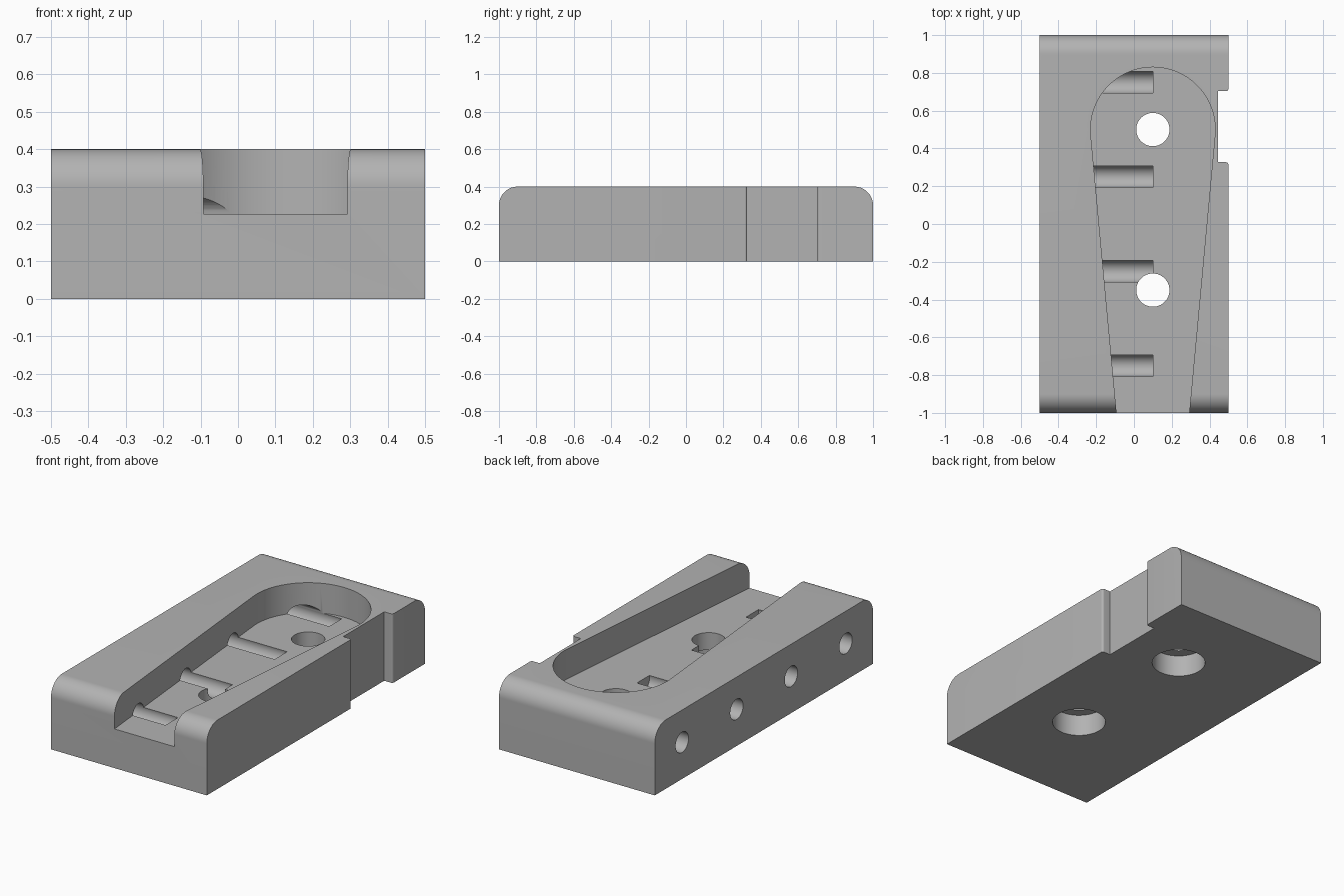
import bpy, bmesh, math
from mathutils import Vector

if "Cube" in bpy.data.objects:
    bpy.data.objects.remove(bpy.data.objects["Cube"])

grey = bpy.data.materials.new("plain grey")
grey.diffuse_color = (0.45, 0.45, 0.45, 1)
grey.use_nodes = True
grey.node_tree.nodes["Principled BSDF"].inputs["Base Color"].default_value = grey.diffuse_color


def arc(cx, cy, r, a0, a1, n):
    """Points on an arc, angles in degrees."""
    return [(cx + r * math.cos(math.radians(a0 + (a1 - a0) * i / n)),
             cy + r * math.sin(math.radians(a0 + (a1 - a0) * i / n))) for i in range(n + 1)]


def prism(name, pts, axis, lo, hi):
    """Extrude a 2D profile along x (profile is y,z) or z (profile is x,y)."""
    place = (lambda p, d: (d, p[0], p[1])) if axis == "x" else (lambda p, d: (p[0], p[1], d))
    bm = bmesh.new()
    face = bm.faces.new([bm.verts.new(place(p, lo)) for p in pts])
    new = bmesh.ops.extrude_face_region(bm, geom=[face])["geom"]
    shift = Vector(place((0, 0), hi - lo))
    bmesh.ops.translate(bm, vec=shift, verts=[v for v in new if isinstance(v, bmesh.types.BMVert)])
    bmesh.ops.recalc_face_normals(bm, faces=bm.faces)
    mesh = bpy.data.meshes.new(name)
    bm.to_mesh(mesh)
    bm.free()
    mesh.materials.append(grey)
    ob = bpy.data.objects.new(name, mesh)
    bpy.context.collection.objects.link(ob)
    return ob


def circle(cx, cy, r, n=64):
    return arc(cx, cy, r, 0, 360, n)[:-1]


# block with rounded top edges at front and back
profile = [(-1, 0), (1, 0)] + arc(0.9, 0.3, 0.1, 0, 90, 20) + arc(-0.9, 0.3, 0.1, 90, 180, 20)
block = prism("block", profile, "x", -0.5, 0.5)

cutters = []

# tapered pocket, round at the back and open at the front
FLOOR = 0.227
taper = 5.05
run = math.tan(math.radians(taper))
half = 0.192 - 0.1 * run
pocket = [(0.1 - half, -1.1), (0.1 + half, -1.1)] + arc(0.1, 0.5, 0.33, -taper, 180 + taper, 72)
cutters.append(prism("pocket_cutter", pocket, "z", FLOOR, 0.6))

# four cross holes from the left side
for y in (-0.75, -0.25, 0.25, 0.75):
    cutters.append(prism("cross_hole_cutter", circle(y, 0.213, 0.059), "x", -0.7, 0.1))

# two through holes, each counterbored from below
for y in (0.5, -0.35):
    cutters.append(prism("through_hole_cutter", circle(0.1, y, 0.088), "z", -0.2, 0.35))
    cutters.append(prism("counterbore_cutter", circle(0.1, y, 0.145), "z", -0.2, 0.127))

# side notch with softened outer corners
y0, y1, r = 0.327, 0.703, 0.013
notch = ([(0.446, y0)] + arc(0.5 - r, y0 - r, r, 90, 0, 6) + [(0.6, y0 - r), (0.6, y1 + r)]
         + arc(0.5 - r, y1 + r, r, 0, -90, 6) + [(0.446, y1)])
cutters.append(prism("notch_cutter", notch, "z", -0.2, 0.6))

# cut the block
bpy.context.view_layer.objects.active = block
for c in cutters:
    c.hide_render = True
    mod = block.modifiers.new("cut", "BOOLEAN")
    mod.operation = "DIFFERENCE"
    mod.solver = "EXACT"
    mod.object = c
    bpy.ops.object.modifier_apply(modifier=mod.name)
    bpy.data.objects.remove(c)

bpy.ops.object.select_all(action="DESELECT")
block.select_set(True)
bpy.ops.object.shade_smooth_by_angle(angle=math.radians(30))
